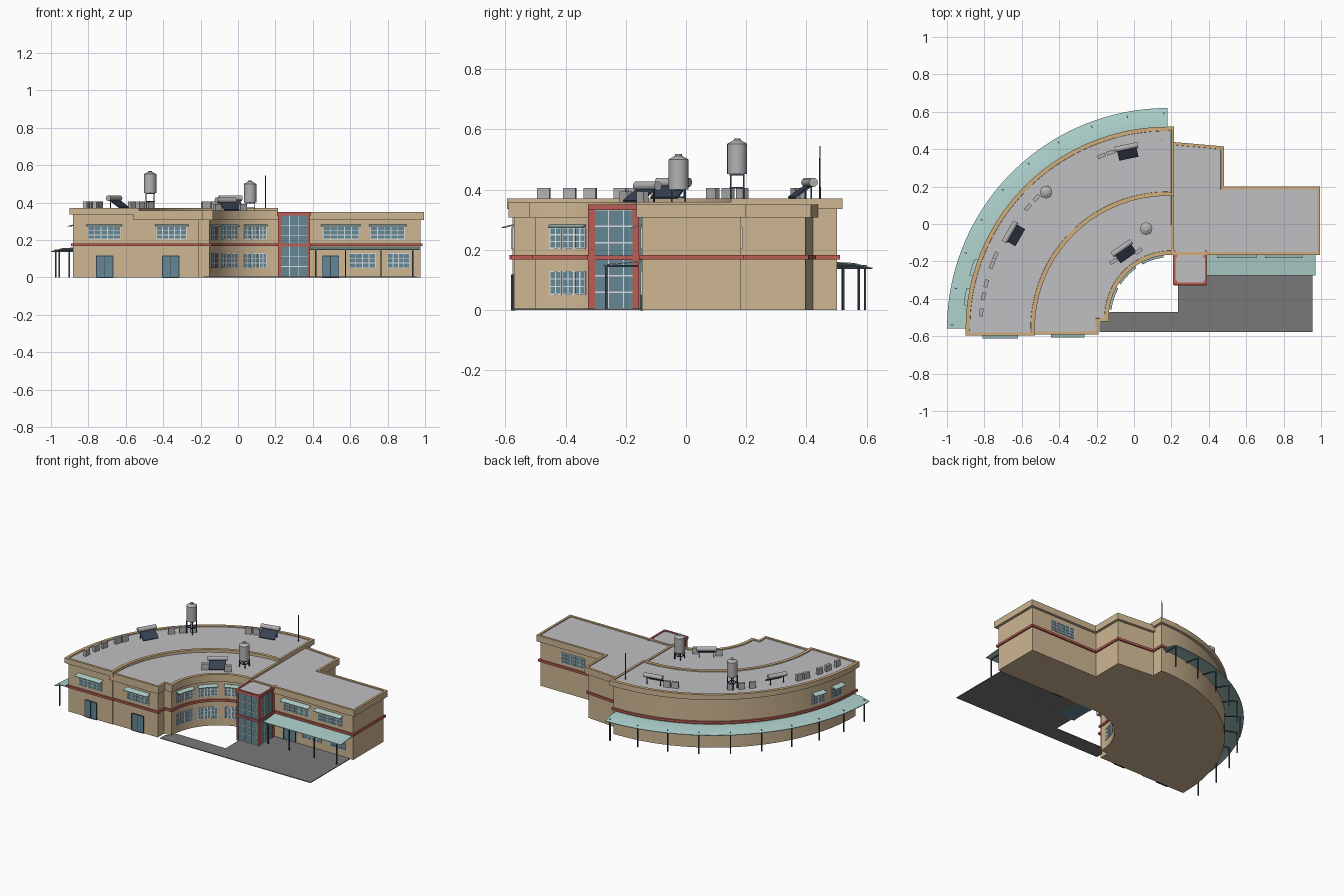
import bpy, bmesh, math
from mathutils import Matrix, Vector

if "Cube" in bpy.data.objects:
    bpy.data.objects.remove(bpy.data.objects["Cube"])


def material(name, *rgb):
    m = bpy.data.materials.new(name)
    m.use_nodes = True
    m.diffuse_color = (*rgb, 1)
    m.node_tree.nodes["Principled BSDF"].inputs["Base Color"].default_value = (*rgb, 1)
    return m


WALL = material("sandy wall", .62, .47, .29)
TRIM = material("ochre rim", .62, .42, .2)
ROOF = material("grey roof", .53, .53, .55)
RED = material("brick red", .5, .11, .09)
TEAL = material("pale teal sheet", .41, .62, .59)
GLASS = material("blue glass", .13, .25, .3)
WHITE = material("white frame", .7, .73, .75)
PAVING = material("dark paving", .19, .19, .19)
STEEL = material("tank grey", .45, .45, .46)
DARK = material("dark navy metal", .04, .055, .09)


def finish(name, bm, *mats):
    bmesh.ops.recalc_face_normals(bm, faces=bm.faces)
    me = bpy.data.meshes.new(name)
    bm.to_mesh(me)
    bm.free()
    for m in mats:
        me.materials.append(m)
    ob = bpy.data.objects.new(name, me)
    bpy.context.collection.objects.link(ob)
    bpy.ops.object.select_all(action='DESELECT')
    ob.select_set(True)
    bpy.context.view_layer.objects.active = ob
    bpy.ops.object.shade_smooth_by_angle(angle=math.radians(30))


def paint(verts, mat):
    for f in {f for v in verts for f in v.link_faces}:
        f.material_index = mat


def box(bm, size, at, frame=Matrix(), mat=0, tilt=0):
    m = frame @ Matrix.Translation(at) @ Matrix.Rotation(tilt, 4, 'X') @ Matrix.Diagonal((*size, 1))
    paint(bmesh.ops.create_cube(bm, size=1, matrix=m)["verts"], mat)


def cylinder(bm, r1, r2, height, at, frame=Matrix(), mat=0, axis=Matrix(), sides=20):
    m = frame @ Matrix.Translation(at) @ axis
    paint(bmesh.ops.create_cone(bm, cap_ends=True, segments=sides, radius1=r1, radius2=r2,
                                depth=height, matrix=m)["verts"], mat)


def prism(bm, outline, low, high):
    base = bm.faces.new([bm.verts.new((x, y, low)) for x, y in outline])
    top = bmesh.ops.extrude_face_region(bm, geom=[base])["geom"]
    for v in top:
        if isinstance(v, bmesh.types.BMVert):
            v.co.z = high
    return next(f for f in top if isinstance(f, bmesh.types.BMFace))


def arc(cx, cy, r, start, end, steps=40):
    angles = [math.radians(start + (end - start) * i / steps) for i in range(steps + 1)]
    return [(cx + r * math.cos(a), cy + r * math.sin(a)) for a in angles]


def facing(x, y, normal, z=0):
    """Frame whose local -y points along the given heading in degrees."""
    return Matrix.Translation((x, y, z)) @ Matrix.Rotation(math.radians(normal + 90), 4, 'Z')


# Footprints, drawn in by d from the parapet line
CX, CY, END = .18, -.56, .215
IX, IY, IR = .2, -.5, .335
INSET = .018


def outer_ring(d):
    return ([(END - d, CY + 1.08 - d)] + arc(CX, CY, 1.08 - d, 90, 180)
            + [(CX - 1.08 + d, -.595 + d), (CX - .71 - d, -.595 + d)]
            + arc(CX, CY, .71 + d, 180, 90) + [(END - d, CY + .71 + d)])


def inner_ring(d):
    return ([(END - d, CY + .74)] + arc(CX, CY, .74, 90, 180)
            + [(CX - .74, -.59 + d), (-.19 - d, -.59 + d), (-.19 - d, -.52 + d),
               (IX - IR - d, -.52 + d)] + arc(IX, IY, IR + d, 180, 90) + [(END - d, IY + IR + d)])


def straight_wing(d):
    return [(.19, -.165 + d), (.995 - d, -.165 + d), (.995 - d, .2 - d),
            (.48 - d, .2 - d), (.48 - d, .415 - d), (.19, .44 - d)]


# Walls, red string course and parapet with sunken roof for each block
for name, shape, low, high in (("outer_ring", outer_ring, .335, .37),
                               ("inner_ring", inner_ring, .307, .358),
                               ("straight_wing", straight_wing, .307, .35)):
    bm = bmesh.new()
    prism(bm, shape(INSET), 0, low + .01)
    finish(name + "_walls", bm, WALL)
    bm = bmesh.new()
    prism(bm, shape(INSET - .01), .167, .182)
    finish(name + "_red_band", bm, RED)
    bm = bmesh.new()
    top = prism(bm, shape(0), low, high)
    bmesh.ops.recalc_face_normals(bm, faces=bm.faces)
    rim = bmesh.ops.inset_region(bm, faces=[top], thickness=.022)["faces"]
    for f in rim:
        f.material_index = 1
    bmesh.ops.inset_region(bm, faces=[top], thickness=.001, depth=-.006)
    top.material_index = 2
    finish(name + "_parapet", bm, WALL, TRIM, ROOF)


# Windows, doors and awnings
def window(bm, frame, w, low, high, cols, rows):
    h, mid = high - low, (high + low) / 2
    box(bm, (w, .006, h), (0, 0, mid), frame, 0)
    for i in range(cols + 1):
        box(bm, (.004, .01, h), (w * (i / cols - .5), 0, mid), frame, 1)
    for i in range(rows + 1):
        box(bm, (w, .01, .004), (0, 0, low + h * i / rows), frame, 1)


def awning(bm, frame, w, depth=.04):
    box(bm, (w, depth, .004), (0, -depth / 2 + .004, .278), frame, 2, .25)


UP, DOWN = (.205, .272), (.052, .128)
front_y, wing_y = -.595 + INSET, -.165 + INSET
bm = bmesh.new()
for x, y, w in ((-.715, front_y, .17), (-.355, front_y + .005, .16),
                (.55, wing_y, .19), (.8, wing_y, .18)):
    window(bm, facing(x, y, -90), w, *UP, 5, 3)
    awning(bm, facing(x, y, -90), w + .02)
for x, w in ((.665, .14), (.858, .115)):
    window(bm, facing(x, wing_y, -90), w, *DOWN, 4, 3)
window(bm, facing(.73, .2 - INSET, 90), .18, *UP, 5, 3)
for middle in (162, 136, 108):
    for turn in (-7, 0, 7):
        a = middle + turn
        x, y = arc(IX, IY, IR + INSET, a, a, 1)[0]
        for span in (UP, DOWN):
            window(bm, facing(x, y, a + 180), .038, *span, 2, 3)
        awning(bm, facing(x, y, a + 180), .042, .034)
for middle in (171, 162.5):
    for turn in (-1.2, 1.2):
        a = middle + turn
        x, y = arc(CX, CY, 1.08 - INSET, a, a, 1)[0]
        window(bm, facing(x, y, a), .044, *UP, 2, 3)
        awning(bm, facing(x, y, a), .046)
finish("windows_and_awnings", bm, GLASS, WHITE, TEAL)

bm = bmesh.new()
for x, y in ((-.712, front_y), (-.36, front_y + .005), (.495, wing_y)):
    window(bm, facing(x, y, -90), .088, 0, .115, 2, 1)
finish("doors", bm, GLASS, DARK)

# Glazed stair tower
x0, x1, y0, y1 = .215, .385, -.325, -.14
mx, my = (x0 + x1) / 2, (y0 + y1) / 2
bm = bmesh.new()
box(bm, (x1 - x0 - .012, y1 - y0 - .012, .335), (mx, my, .1675))
sides = ((mx, y0 + .006, -90, .15, 3), (x1 - .006, my, 0, .15, 3), (x0 + .006, my, 180, .15, 3))
for x, y, a, w, cols in sides:
    window(bm, facing(x, y, a), w, .004, .333, cols, 6)
finish("tower_glazing", bm, GLASS, WHITE)
bm = bmesh.new()
for x in (x0 + .007, x1 - .007):
    box(bm, (.014, .022, .35), (x, y0 + .011, .175))
    box(bm, (.014, .022, .35), (x, -.167, .175))
for x in (x0, x1):
    box(bm, (.012, y1 - y0, .018), (x, my, .341))
    box(bm, (.008, y1 - y0, .015), (x, my, .174))
box(bm, (x1 - x0, .012, .018), (mx, y0 + .006, .341))
box(bm, (x1 - x0, .008, .015), (mx, y0, .174))
finish("tower_frame", bm, RED)
bm = bmesh.new()
box(bm, (x1 - x0 - .012, y1 - y0 - .012, .01), (mx, my, .34))
finish("tower_roof", bm, ROOF)

# Curved rear canopy, a profile swept round the outer wall
bm = bmesh.new()
profile = [(1.055, .16), (1.12, .156), (1.18, .14), (1.18, .136), (1.12, .152), (1.055, .156)]
rings = []
for a in range(90, 181, 2):
    c, s = math.cos(math.radians(a)), math.sin(math.radians(a))
    rings.append([bm.verts.new((CX + r * c, CY + r * s, z)) for r, z in profile])
for p, q in zip(rings, rings[1:]):
    for i in range(len(profile)):
        bm.faces.new((p[i - 1], p[i], q[i], q[i - 1]))
bm.faces.new(rings[0])
bm.faces.new(rings[-1])
finish("curved_canopy", bm, TEAL)
bm = bmesh.new()
for i in range(10):
    a = 91 + i * 88 / 9
    f = facing(*arc(CX, CY, 1.155, a, a, 1)[0], a)
    box(bm, (.007, .007, .142), (0, 0, .071), f)
    box(bm, (.005, .1, .006), (0, .045, .146), f)
for x in (.415, .575, .765, .935):
    box(bm, (.007, .007, .145), (x, -.265, .0725))
    box(bm, (.005, .11, .006), (x, -.215, .146))
finish("canopy_posts", bm, DARK)
bm = bmesh.new()
box(bm, (.585, .125, .004), (.678, -.212, .155), tilt=.09)
finish("front_canopy", bm, TEAL)

# Paved forecourt
bm = bmesh.new()
prism(bm, [(-.185, -.578), (.955, -.578), (.955, -.15), (.235, -.15), (.235, -.47),
           (-.13, -.47), (-.185, -.53)], 0, .005)
finish("forecourt", bm, PAVING)

# Water tanks on legged stands
for name, x, y, base, low in (("rear_tank", -.47, .17, .36, .452), ("front_tank", .065, -.025, .35, .4)):
    bm = bmesh.new()
    f = Matrix.Translation((x, y, 0))
    cylinder(bm, .033, .033, .1, (0, 0, low + .05), f)
    cylinder(bm, .033, .012, .012, (0, 0, low + .106), f)
    cylinder(bm, .011, .011, .008, (0, 0, low + .114), f)
    for sx in (-.022, .022):
        for sy in (-.022, .022):
            box(bm, (.005, .005, low - base), (sx, sy, (low + base) / 2), f, 1)
        for z in (low - .003, (low + base) / 2):
            box(bm, (.004, .05, .005), (sx, 0, z), f, 1)
            box(bm, (.05, .004, .005), (0, sx, z), f, 1)
    finish(name, bm, STEEL, DARK)

# Solar water heaters: tilted collector with a drum along its top edge
lying = Matrix.Rotation(math.pi / 2, 4, 'Y')
bm = bmesh.new()
for x, y, z, turn in ((-.035, .385, .364, 12), (-.64, -.055, .364, 60), (-.05, -.15, .352, 35)):
    f = Matrix.Translation((x, y, z)) @ Matrix.Rotation(math.radians(turn), 4, 'Z')
    box(bm, (.105, .066, .006), (0, -.008, .028), f, 1, .6)
    cylinder(bm, .015, .015, .125, (0, .026, .06), f, 0, lying, 16)
    for sx in (-.045, .045):
        box(bm, (.005, .005, .05), (sx, .022, .025), f, 1)
finish("solar_heaters", bm, STEEL, DARK)

# Rooftop cooling units, following the curve
bm = bmesh.new()
for a in (175, 170, 166, 160, 157, 139, 135, 131, 111, 108):
    r = 1 if a > 150 else .99
    box(bm, (.042, .02, .042), (0, 0, .384), facing(*arc(CX, CY, r, a, a, 1)[0], a))
for x, y in ((-.11, -.2), (.025, -.145)):
    box(bm, (.042, .02, .042), (x, y, .372), facing(x, y, 125) @ Matrix.Translation((-x, -y, 0)))
finish("cooling_units", bm, STEEL)

bm = bmesh.new()
cylinder(bm, .003, .002, .18, (.147, .445, .455), sides=8)
finish("antenna", bm, DARK)
